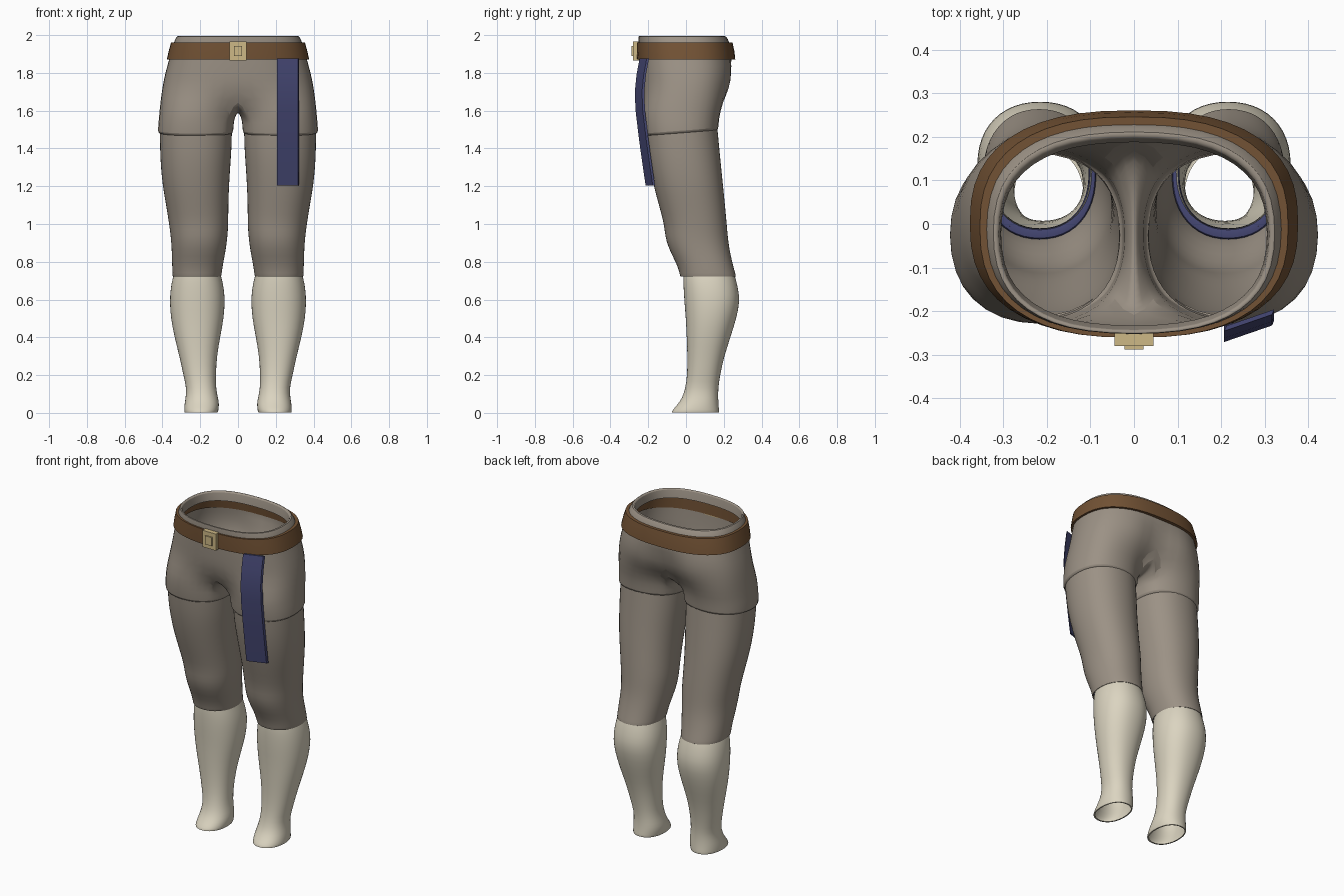
import bpy, bmesh, math
from mathutils import Vector

if "Cube" in bpy.data.objects:
    bpy.data.objects.remove(bpy.data.objects["Cube"])


def mat(name, rgb):
    m = bpy.data.materials.new(name)
    m.diffuse_color = (*rgb, 1)
    m.use_nodes = True
    m.node_tree.nodes["Principled BSDF"].inputs["Base Color"].default_value = m.diffuse_color
    return m


TAUPE = mat("taupe_cloth", (0.33, 0.285, 0.235))
CREAM = mat("cream_knit", (0.71, 0.66, 0.53))
BROWN = mat("brown_leather", (0.17, 0.085, 0.035))
BLUE = mat("blue_cloth", (0.062, 0.066, 0.18))
BRASS = mat("pale_brass", (0.61, 0.48, 0.24))
N = 24


def spow(v, n):
    return math.copysign(abs(v) ** (2 / n), v)


def oval(z, x0, x1, y0, y1, n=2.2, angles=None, tilt=0.0):
    """Superellipse ring, starting at the front and running through +x."""
    cx, rx, cy, ry = (x0 + x1) / 2, (x1 - x0) / 2, (y0 + y1) / 2, (y1 - y0) / 2
    angles = angles or [2 * math.pi * k / N for k in range(N)]
    pts = []
    for t in angles:
        y = cy - ry * spow(math.cos(t), n)
        pts.append(Vector((cx + rx * spow(math.sin(t), n), y, z + tilt * y)))
    return pts


def bridge(bm, a, b, closed=True):
    for k in range(len(a) if closed else len(a) - 1):
        j = (k + 1) % len(a)
        bm.faces.new((a[k], a[j], b[j], b[k]))


def finish(name, bm, material, mirror=False, subsurf=0, angle=40):
    bmesh.ops.recalc_face_normals(bm, faces=bm.faces)
    me = bpy.data.meshes.new(name)
    bm.to_mesh(me)
    bm.free()
    me.materials.append(material)
    ob = bpy.data.objects.new(name, me)
    bpy.context.collection.objects.link(ob)
    if mirror:
        m = ob.modifiers.new("mirror", 'MIRROR')
        m.use_clip = True
        m.merge_threshold = 0.002
    if subsurf:
        s = ob.modifiers.new("smooth", 'SUBSURF')
        s.levels = s.render_levels = subsurf
    bpy.context.view_layer.objects.active = ob
    ob.select_set(True)
    bpy.ops.object.shade_smooth_by_angle(angle=math.radians(angle))
    ob.select_set(False)
    return ob


def loft(name, rings, material, wrap=False, **kw):
    bm = bmesh.new()
    loops = [[bm.verts.new(p) for p in r] for r in rings]
    for a, b in zip(loops, loops[1:]):
        bridge(bm, a, b)
    if wrap:
        bridge(bm, loops[-1], loops[0])
    return finish(name, bm, material, **kw)


# Seat: half pelvis, crotch arc and short thigh, mirrored
bm = bmesh.new()
half = [math.pi * k / 12 for k in range(13)]
pelvis = [  # z, half width, front, back
    (1.94, 0.308, -0.235, 0.19), (1.995, 0.312, -0.245, 0.198), (2.0, 0.325, -0.256, 0.212),
    (1.96, 0.345, -0.254, 0.235), (1.87, 0.368, -0.252, 0.25),
    (1.80, 0.388, -0.248, 0.258), (1.72, 0.405, -0.243, 0.25)]
rows = []
for z, a, f, b in pelvis:
    pts = oval(z, -a, a, f, b, 2.5, half)
    if z < 1.85:
        for p in pts:                     # cleft between the buttocks
            if p.y > 0.1:
                p.y -= 0.05 * math.exp(-(p.x / 0.07) ** 2)
    for k in (0, 12):
        pts[k].x = 0
    rows.append([bm.verts.new(p) for p in pts])
for a, b in zip(rows, rows[1:]):
    bridge(bm, a, b, closed=False)
front, back = rows[-1][0].co, rows[-1][12].co
arc = []
for k in range(1, 12):
    t = math.pi * k / 12
    y = (front.y + back.y) / 2 + (back.y - front.y) / 2 * math.cos(t)
    arc.append(bm.verts.new((0, y, 1.72 - 0.125 * math.sin(t) ** 0.8)))
prev = rows[-1] + arc
# outer verts sweep 270 degrees of the thigh, inner verts the rest
spread = [math.radians(-45 + 270 * k / 12) for k in range(13)]
spread += [math.radians(225 + 90 * k / 12) for k in range(1, 12)]
for z, x0, x1, f, b in [(1.62, 0.014, 0.418, -0.237, 0.198), (1.55, 0.022, 0.424, -0.231, 0.178),
                        (1.486, 0.024, 0.43, -0.226, 0.176), (1.484, 0.034, 0.418, -0.216, 0.166)]:
    pts = oval(z, x0, x1, f, b, 2.3, spread, 0.077)
    if z > 1.6:                           # inner thigh rises toward the crotch
        for p in pts[13:]:
            p.z -= 0.05
    cur = [bm.verts.new(p) for p in pts]
    bridge(bm, prev, cur)
    prev = cur
finish("seat", bm, TAUPE, mirror=True, subsurf=1)

# Trouser legs, with the hem turned inside
leg = [(1.53, 0.03, 0.415, -0.222, 0.166), (1.40, 0.032, 0.415, -0.212, 0.178),
       (1.30, 0.04, 0.41, -0.195, 0.188), (1.20, 0.046, 0.40, -0.172, 0.198),
       (1.10, 0.05, 0.382, -0.145, 0.208), (1.0, 0.05, 0.366, -0.117, 0.217),
       (0.94, 0.054, 0.358, -0.113, 0.222), (0.87, 0.062, 0.352, -0.094, 0.23),
       (0.79, 0.078, 0.35, -0.05, 0.248), (0.735, 0.086, 0.348, -0.034, 0.263),
       (0.72, 0.088, 0.347, -0.032, 0.267), (0.722, 0.094, 0.341, -0.024, 0.261),
       (0.75, 0.094, 0.341, -0.026, 0.257)]
loft("trouser_leg", [oval(*r) for r in leg], TAUPE, mirror=True, subsurf=1)

# Stockings, open at the sole
sock = [(0.765, 0.10, 0.33, -0.012, 0.245), (0.72, 0.087, 0.346, -0.016, 0.262),
        (0.66, 0.073, 0.358, -0.014, 0.277), (0.59, 0.068, 0.363, -0.010, 0.287),
        (0.50, 0.074, 0.357, -0.002, 0.268), (0.40, 0.094, 0.337, 0.003, 0.236),
        (0.30, 0.111, 0.311, 0.007, 0.203), (0.20, 0.117, 0.29, 0.006, 0.181),
        (0.13, 0.116, 0.273, -0.004, 0.171), (0.08, 0.105, 0.278, -0.02, 0.171),
        (0.045, 0.099, 0.284, -0.045, 0.173), (0.015, 0.103, 0.286, -0.073, 0.176),
        (0.0, 0.106, 0.285, -0.078, 0.177), (0.003, 0.114, 0.277, -0.066, 0.168)]
loft("stocking", [oval(*r) for r in sock], CREAM, mirror=True, subsurf=1)

# Garter rings under the trouser hems
garter = [(0.742, 0.085, 0.349, -0.037, 0.261), (0.749, 0.085, 0.349, -0.039, 0.259),
          (0.752, 0.104, 0.328, -0.010, 0.24), (0.738, 0.104, 0.328, -0.010, 0.24)]
loft("garter", [oval(*r) for r in garter], BLUE, wrap=True, mirror=True, subsurf=1)

# Belt
belt = [(1.87, 0.377, -0.259, 0.261), (1.915, 0.367, -0.261, 0.256), (1.962, 0.354, -0.261, 0.246),
        (1.962, 0.335, -0.245, 0.228), (1.87, 0.358, -0.243, 0.24)]
fine = [2 * math.pi * k / 48 for k in range(48)]
loft("belt", [oval(z, -a, a, f, b, 2.5, fine) for z, a, f, b in belt], BROWN, wrap=True)


# Buckle: plate, raised frame and centre stud
def box(name, x, z0, z1, y0, y1, material):
    b = bmesh.new()
    bmesh.ops.create_cube(b, size=1)
    for v in b.verts:
        v.co = (v.co.x * 2 * x, (y0 + y1) / 2 + v.co.y * (y1 - y0), (z0 + z1) / 2 + v.co.z * (z1 - z0))
    return finish(name, b, material)


box("buckle_plate", 0.045, 1.865, 1.967, -0.28, -0.245, BRASS)
box("buckle_stud", 0.022, 1.89, 1.942, -0.288, -0.27, BRASS)

# Hanging sash: angled strip following the thigh
bm = bmesh.new()
loops = []
for z, y in [(1.875, -0.246), (1.79, -0.262), (1.70, -0.271), (1.60, -0.267),
             (1.45, -0.249), (1.32, -0.231), (1.205, -0.214)]:
    loops.append([bm.verts.new(p) for p in
                  ((0.207, y, z), (0.317, y - 0.002 + 0.04, z), (0.322, y + 0.05, z), (0.212, y + 0.012, z))])
for a, b in zip(loops, loops[1:]):
    bridge(bm, a, b)
bm.faces.new(loops[0])
bm.faces.new(loops[-1])
finish("sash", bm, BLUE)
